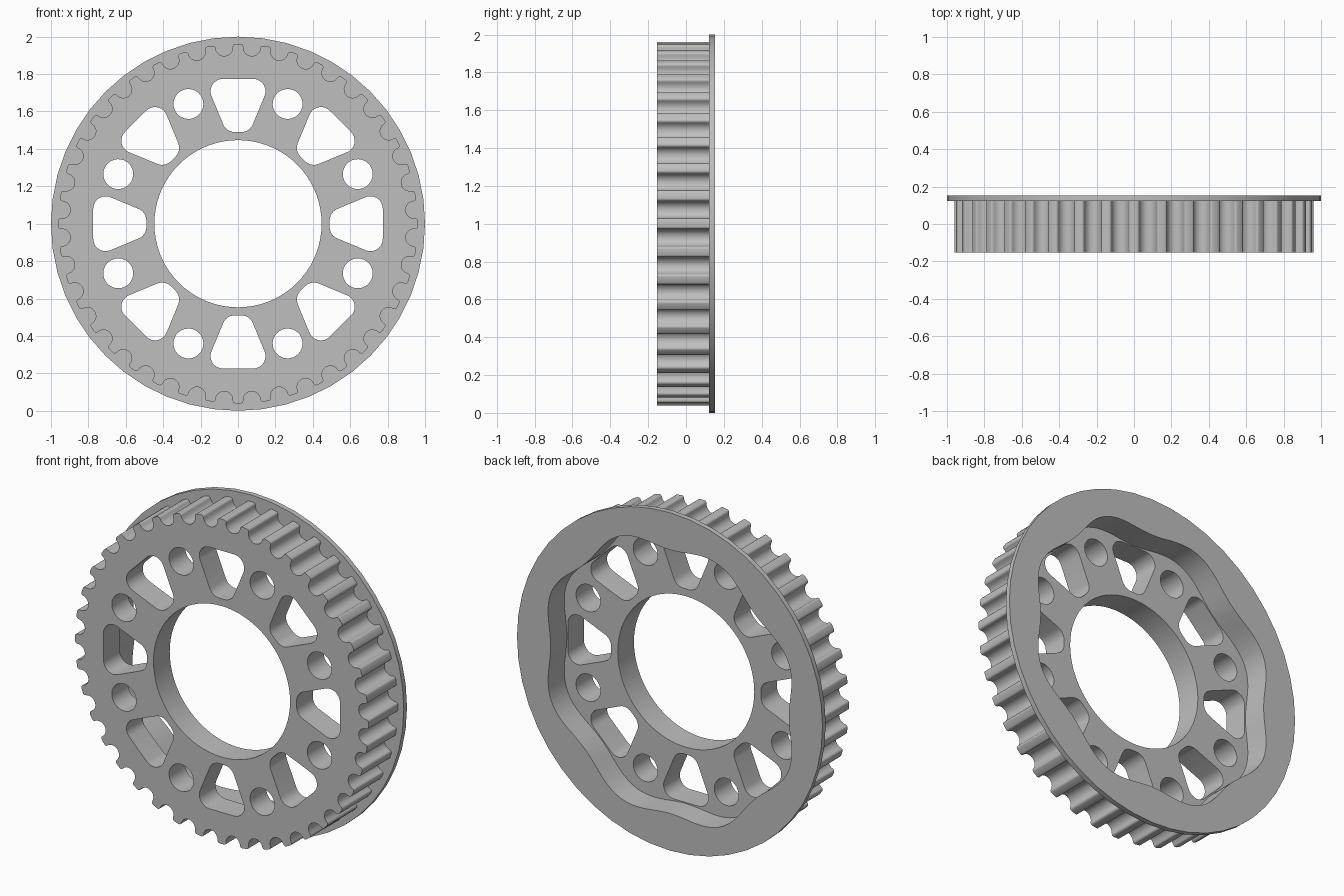
import bpy, bmesh, math
from math import sin, cos, pi, radians

if "Cube" in bpy.data.objects:
    bpy.data.objects.remove(bpy.data.objects["Cube"])

FRONT, WEB_BACK, FLANGE_FRONT, BACK = -0.152, 0.0, 0.122, 0.152
TEETH = 40

grey = bpy.data.materials.new("plain grey")
grey.use_nodes = True
colour = (0.52, 0.52, 0.52, 1)
grey.diffuse_color = colour
grey.node_tree.nodes["Principled BSDF"].inputs["Base Color"].default_value = colour


def circle(radius, count, cx=0.0, cz=0.0):
    return [(cx + radius * sin(2 * pi * i / count), cz + radius * cos(2 * pi * i / count))
            for i in range(count)]


def turn(points, angle):
    """Rotate profile points clockwise from the top."""
    c, s = cos(angle), sin(angle)
    return [(x * c + z * s, z * c - x * s) for x, z in points]


def arc(cx, cz, radius, start, end, steps):
    """Arc points, angles in degrees counter-clockwise from +x."""
    angles = [radians(start + (end - start) * i / steps) for i in range(steps + 1)]
    return [(cx + radius * cos(a), cz + radius * sin(a)) for a in angles]


def prism(name, outlines, y0, y1):
    """Extrude one or more closed x-z outlines between two depths."""
    bm = bmesh.new()
    for outline in outlines:
        face = bm.faces.new([bm.verts.new((x, y0, z + 1)) for x, z in outline])
        moved = bmesh.ops.extrude_face_region(bm, geom=[face], use_keep_orig=True)["geom"]
        for v in moved:
            if isinstance(v, bmesh.types.BMVert):
                v.co.y = y1
    bmesh.ops.recalc_face_normals(bm, faces=bm.faces)
    mesh = bpy.data.meshes.new(name)
    bm.to_mesh(mesh)
    bm.free()
    mesh.materials.append(grey)
    obj = bpy.data.objects.new(name, mesh)
    bpy.context.collection.objects.link(obj)
    return obj


def cut(obj, cutter):
    mod = obj.modifiers.new("cut", "BOOLEAN")
    mod.operation, mod.solver, mod.object = "DIFFERENCE", "EXACT", cutter


# Toothed outline: round grooves with small rounded tooth corners
groove_r, tip_r, centre = 0.046, 0.014, 0.945
groove = (arc(-groove_r - tip_r, centre, tip_r, 90, 0, 4)
          + arc(0, centre, groove_r, 180, 360, 10)[1:-1]
          + arc(groove_r + tip_r, centre, tip_r, 180, 90, 4))
gear_outline = []
for k in range(TEETH):
    gear_outline += turn(groove, 2 * pi * (k + 0.5) / TEETH)

# Rounded wedge window, narrow end toward the bore
inner, outer, fillet = 0.49, 0.774, 0.066
slope = math.tan(radians(22.5))


def corner_x(z):
    return 0.062 + slope * (z - inner) - fillet / cos(radians(22.5))


top_z, low_z = outer - fillet, inner + fillet
top_x, low_x = corner_x(top_z), corner_x(low_z)
half = (arc(low_x, low_z, fillet, -90, -22.5, 6)
        + arc(top_x, top_z, fillet, -22.5, 90, 9))
window = half + [(-x, z) for x, z in reversed(half)]

# Openings that pass right through the web
openings = [circle(0.447, 72)]
for k in range(8):
    openings.append(turn(window, k * pi / 4))
    openings.append(turn(circle(0.08, 28, 0, 0.693), (k + 0.5) * pi / 4))
opening_cutter = prism("opening_cutter", openings, FRONT - 0.1, BACK + 0.1)

# Wavy recess in the back, widest beside the round holes
recess = []
for i in range(144):
    a = 2 * pi * i / 144
    r = 0.81 - 0.03 * cos(8 * a)
    recess.append((r * sin(a), r * cos(a)))
recess_cutter = prism("recess_cutter", [recess], WEB_BACK, BACK + 0.1)

toothed_wheel = prism("toothed_wheel", [gear_outline], FRONT, FLANGE_FRONT)
cut(toothed_wheel, opening_cutter)
cut(toothed_wheel, recess_cutter)
back_flange = prism("back_flange", [circle(1.0, 48)], FLANGE_FRONT, BACK)
cut(back_flange, recess_cutter)

# Bake the cuts and shade
for obj in (toothed_wheel, back_flange):
    bpy.ops.object.select_all(action="DESELECT")
    obj.select_set(True)
    bpy.context.view_layer.objects.active = obj
    bpy.ops.object.convert(target="MESH")
    bpy.ops.object.shade_smooth_by_angle(angle=radians(35))
for cutter in (opening_cutter, recess_cutter):
    bpy.data.objects.remove(cutter)
